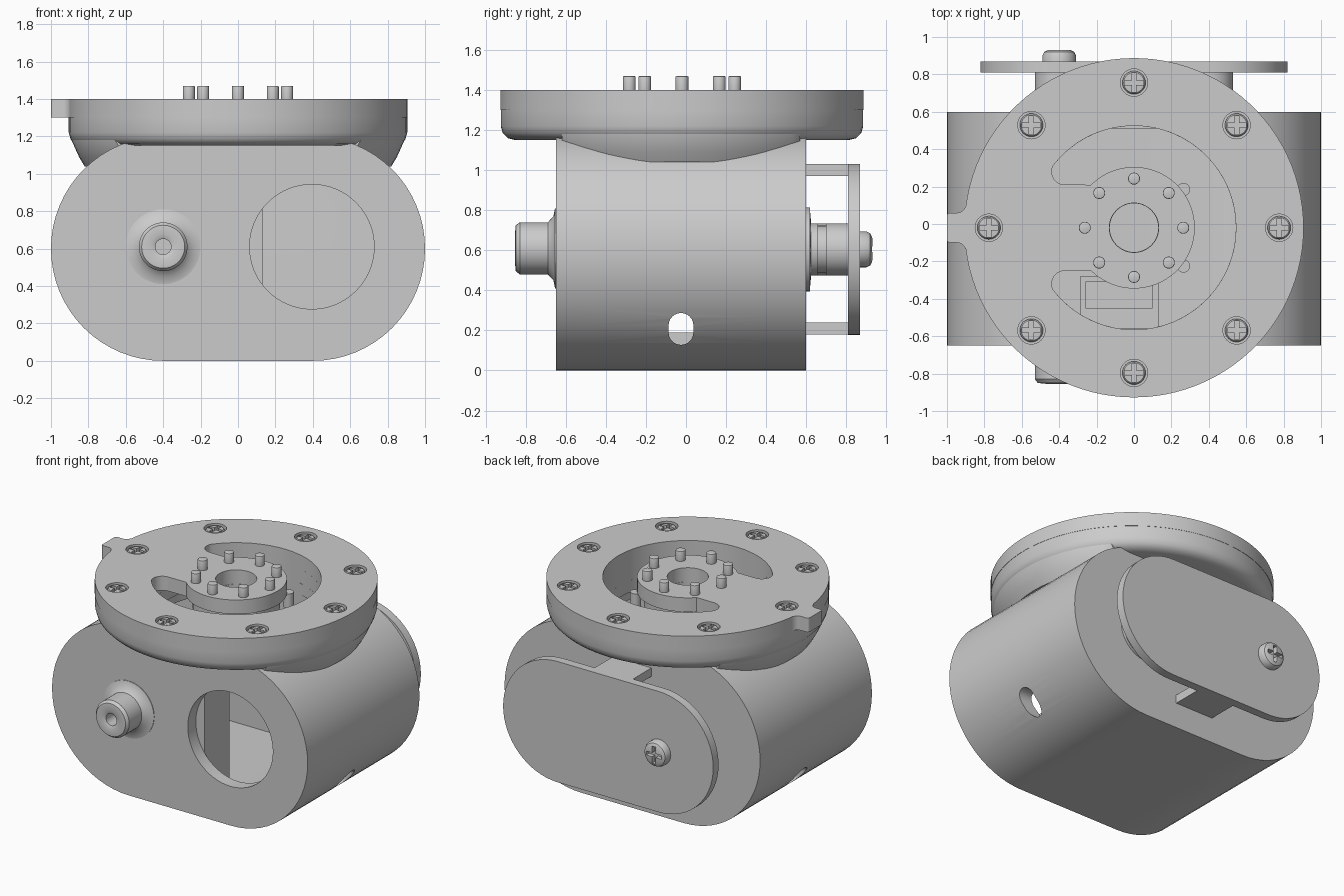
import bpy, bmesh, math
from math import sin, cos, radians, pi

if "Cube" in bpy.data.objects:
    bpy.data.objects.remove(bpy.data.objects["Cube"])

YC = -0.02  # centre of the round flange in y


def arc(cx, cy, r, a0, a1, n):
    return [(cx + r * cos(radians(a0 + (a1 - a0) * i / n)),
             cy + r * sin(radians(a0 + (a1 - a0) * i / n))) for i in range(n + 1)]


def circle(cx, cy, r, n=48):
    return arc(cx, cy, r, 0, 360, n)[:-1]


def stadium(half, r, cz, n=32):
    return arc(half, cz, r, -90, 90, n) + arc(-half, cz, r, 90, 270, n)


def rect(x0, x1, y0, y1):
    return [(x0, y0), (x1, y0), (x1, y1), (x0, y1)]


def finish(name, bm):
    bmesh.ops.recalc_face_normals(bm, faces=bm.faces[:])
    me = bpy.data.meshes.new(name)
    bm.to_mesh(me)
    bm.free()
    ob = bpy.data.objects.new(name, me)
    bpy.context.collection.objects.link(ob)
    return ob


def prism(name, pts, axis, lo, hi, bevel=0, seg=3):
    """Extrude an outline along one axis, optionally rounding both rims."""
    put = {'x': lambda p, d: (d, p[0], p[1]),
           'y': lambda p, d: (p[0], d, p[1]),
           'z': lambda p, d: (p[0], p[1], d)}[axis]
    bm = bmesh.new()
    a = [bm.verts.new(put(p, lo)) for p in pts]
    b = [bm.verts.new(put(p, hi)) for p in pts]
    n = len(pts)
    caps = [bm.faces.new(a), bm.faces.new(b)]
    for i in range(n):
        bm.faces.new((a[i], a[(i + 1) % n], b[(i + 1) % n], b[i]))
    if bevel:
        rim = [e for f in caps for e in f.edges]
        bmesh.ops.bevel(bm, geom=rim, offset=bevel, segments=seg, profile=0.5, affect='EDGES')
    return finish(name, bm)


def lathe(name, prof, loc, rot=0, n=48, closed=False):
    """Revolve (radius, height) points about z; rot turns the axis about x."""
    bm = bmesh.new()
    rings = []
    for r, h in prof:
        if r == 0:
            rings.append([bm.verts.new((0, 0, h))] * n)
        else:
            rings.append([bm.verts.new((r * cos(2 * pi * i / n), r * sin(2 * pi * i / n), h))
                          for i in range(n)])
    pairs = list(zip(rings, rings[1:])) + ([(rings[-1], rings[0])] if closed else [])
    for p, q in pairs:
        for i in range(n):
            j = (i + 1) % n
            bm.faces.new(list(dict.fromkeys((p[i], p[j], q[j], q[i]))))
    ob = finish(name, bm)
    ob.location = loc
    ob.rotation_euler.x = rot
    return ob


def boolean(ob, cutter, op='DIFFERENCE'):
    bpy.context.view_layer.update()
    m = ob.modifiers.new('cut', 'BOOLEAN')
    m.operation, m.object, m.solver = op, cutter, 'EXACT'
    bpy.ops.object.select_all(action='DESELECT')
    bpy.context.view_layer.objects.active = ob
    ob.select_set(True)
    bpy.ops.object.modifier_apply(modifier=m.name)
    bpy.data.objects.remove(cutter)


def plus(s, w):
    return [(w, w), (w, s), (-w, s), (-w, w), (-s, w), (-s, -w),
            (-w, -w), (-w, -s), (w, -s), (w, -w), (s, -w), (s, w)]


# Hollow rounded housing
body = prism('housing', stadium(0.4, 0.6, 0.6), 'y', -0.65, 0.60, 0.09, 5)
boolean(body, prism('c', stadium(0.4, 0.52, 0.6), 'y', -0.56, 0.51))
boolean(body, prism('c', circle(0.395, 0.61, 0.333, 64), 'y', -0.8, -0.4))
boolean(body, prism('c', circle(0, YC, 0.545, 64), 'z', 0.9, 1.5))
for s in (-1, 1):  # side drain holes
    lo, hi = sorted((s * 0.72, s * 1.1))
    boolean(body, prism('c', arc(-0.025, 0.19, 0.062, 180, 360, 12)
                        + arc(-0.025, 0.225, 0.062, 0, 180, 12), 'x', lo, hi))

# Cone neck joining housing and flange, clipped to the housing depth
neck = lathe('neck', [(0.56, 1.04), (0.82, 1.04), (0.85, 1.09), (0.895, 1.19), (0.895, 1.25),
                      (0.56, 1.25)], (0, YC, 0), n=96, closed=True)
boolean(neck, prism('c', rect(-1.1, 1.1, -0.62, 0.57), 'z', 0.9, 1.5), 'INTERSECT')

# Lower flange ring with rounded underside
lathe('flange_ring', [(0.545, 1.15), (0.83, 1.15), (0.87, 1.16), (0.895, 1.185), (0.905, 1.22),
                      (0.905, 1.30), (0.545, 1.30)], (0, YC, 0), n=96, closed=True)

# Top plate with pointer tab, C-shaped slot and hub
out = arc(0, YC, 0.907, -173, 173, 96)
out += arc(-0.945, 0.105, 0.045, 350, 270, 5)
out += arc(-0.985, 0.045, 0.015, 90, 180, 3) + arc(-0.985, -0.085, 0.015, 180, 270, 3)
out += arc(-0.945, -0.145, 0.045, 90, 10, 5)
plate = prism('top_plate', out, 'z', 1.30, 1.40)
slot = arc(0, YC, 0.545, 141, -141, 64)
slot += arc(-0.37, YC - 0.30, 0.07, 219, 90, 10)[1:]
slot += arc(0, YC, 0.325, 225, 495, 56)
slot += arc(-0.37, YC + 0.30, 0.07, 270, 141, 10)[:-1]
boolean(plate, prism('c', slot, 'z', 1.2, 1.5))
boolean(plate, prism('c', circle(0, YC, 0.132), 'z', 1.2, 1.5))

# Screws, each in its own recess
head = lathe('screw_source', [(0, -0.04), (0.045, -0.04), (0.062, -0.012), (0.055, -0.003), (0, 0)],
             (0, 0, 0), n=32)
boolean(head, prism('c', plus(0.05, 0.012), 'z', -0.025, 0.1))
for i in range(8):
    a = i * pi / 4
    x, y = 0.776 * cos(a), YC + 0.776 * sin(a)
    boolean(plate, prism('c', circle(x, y, 0.073, 32), 'z', 1.36, 1.5))
    s = bpy.data.objects.new('flange_screw', head.data)
    s.location = (x, y, 1.397)
    bpy.context.collection.objects.link(s)
    # Hub drive pins
    prism('hub_pin', circle(0.263 * cos(a), YC + 0.263 * sin(a), 0.032, 20), 'z', 1.36, 1.47, 0.005, 2)
bpy.data.objects.remove(head)

# Output disc under the hub with two lugs
lathe('output_disc', [(0.13, 1.2), (0.28, 1.2), (0.28, 1.3), (0.13, 1.3)], (0, YC, 0), closed=True)
for y in (0.185, -0.225):
    prism('disc_lug', circle(0.265, y, 0.035, 20), 'z', 1.2, 1.3)

# Motor box inside the housing
motor = prism('motor_box', rect(-0.29, 0.13, -0.56, -0.28), 'z', 0.08, 1.08)
boolean(motor, prism('c', rect(-0.26, 0.10, -0.45, -0.31), 'z', 1.0, 1.2))

# Front shaft stub
lathe('front_shaft', [(0, -0.05), (0.2, -0.05), (0.2, 0.004), (0.16, 0.012), (0.13, 0.04),
                      (0.13, 0.18), (0.115, 0.2), (0.065, 0.205), (0.042, 0.195), (0.042, 0.1),
                      (0, 0.1)], (-0.4, -0.65, 0.61), pi / 2)

# Rear cover plate and its two mounting tabs
prism('rear_cover', stadium(0.395, 0.427, 0.605), 'y', 0.81, 0.87, 0.018, 3)
for z in (0.18, 0.97):
    prism('cover_tab', rect(-0.15, 0.15, z, z + 0.06), 'y', 0.57, 0.83)

# Rear output horn with ring of holes, and pivot boss
horn = lathe('rear_horn', [(0, -0.05), (0.21, -0.05), (0.21, 0.018), (0.13, 0.025), (0.13, 0.06),
                           (0.118, 0.06), (0.118, 0.1), (0.13, 0.1), (0.13, 0.23), (0, 0.23)],
             (0.4, 0.6, 0.605), -pi / 2)
for i in range(8):
    a = i * pi / 4
    boolean(horn, prism('c', circle(0.4 + 0.172 * cos(a), 0.605 + 0.172 * sin(a), 0.018, 12),
                        'y', 0.59, 0.7))
prism('rear_pivot', circle(-0.4, 0.605, 0.13), 'y', 0.56, 0.83)

# Rear screw
rear = lathe('rear_screw', [(0, -0.02), (0.09, -0.02), (0.09, 0.03), (0.08, 0.05), (0.06, 0.06), (0, 0.062)],
             (-0.4, 0.87, 0.605), -pi / 2, n=32)
boolean(rear, prism('c', [(x - 0.4, z + 0.605) for x, z in plus(0.06, 0.014)], 'y', 0.9, 1.0))

# Smooth shading with sharp edges kept
bpy.ops.object.select_all(action='SELECT')
bpy.context.view_layer.objects.active = body
bpy.ops.object.shade_smooth_by_angle(angle=radians(32))
